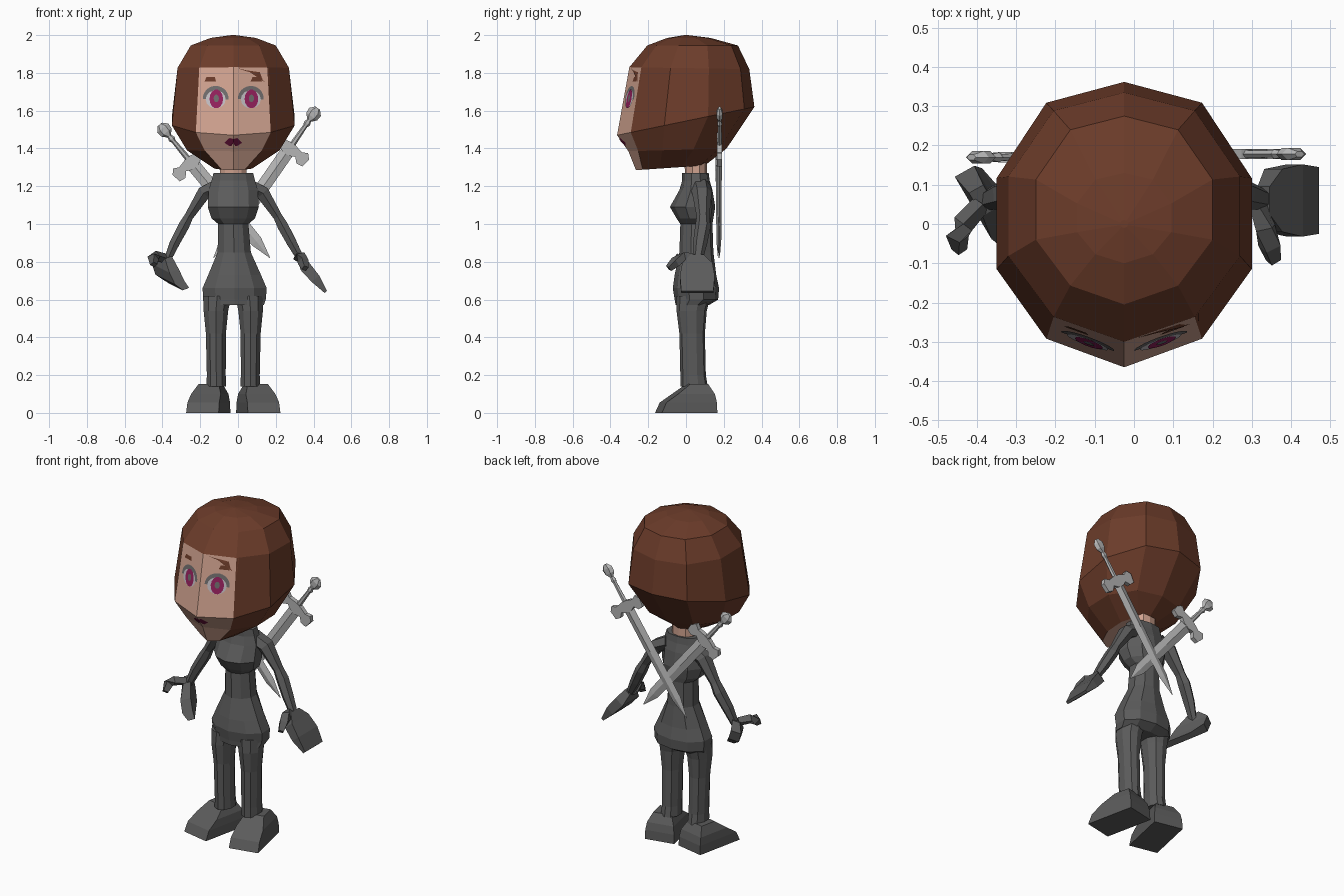
import bpy, bmesh, math
from mathutils import Vector, Matrix
from mathutils.bvhtree import BVHTree

if "Cube" in bpy.data.objects:
    bpy.data.objects.remove(bpy.data.objects["Cube"])

CX = -0.025  # body centre line


def material(name, rgb):
    m = bpy.data.materials.new(name)
    m.diffuse_color = (*rgb, 1)
    m.use_nodes = True
    m.node_tree.nodes["Principled BSDF"].inputs["Base Color"].default_value = m.diffuse_color
    return m


HAIR = material("brown hair", (0.15, 0.045, 0.023))
SKIN = material("skin", (0.64, 0.37, 0.28))
SUIT = material("dark grey suit", (0.105, 0.105, 0.105))
STEEL = material("steel", (0.46, 0.46, 0.46))
WHITE = material("eye white", (0.55, 0.52, 0.55))
IRIS = material("magenta iris", (0.30, 0.015, 0.11))
LIPS = material("dark lips", (0.16, 0.008, 0.05))
LASH = material("grey lashes", (0.16, 0.15, 0.15))


def finish(name, bm, *mats):
    bmesh.ops.recalc_face_normals(bm, faces=bm.faces)
    me = bpy.data.meshes.new(name)
    bm.to_mesh(me)
    for m in mats:
        me.materials.append(m)
    ob = bpy.data.objects.new(name, me)
    bpy.context.collection.objects.link(ob)
    return ob


def loft(rings):
    """Skin a list of equal-length point rings and cap both ends."""
    bm = bmesh.new()
    vs = [[bm.verts.new(p) for p in r] for r in rings]
    for a, b in zip(vs, vs[1:]):
        for i in range(len(a)):
            j = (i + 1) % len(a)
            bm.faces.new((a[i], a[j], b[j], b[i]))
    bm.faces.new(vs[0])
    bm.faces.new(vs[-1])
    return bm


# ten-sided cross-section: (side fraction, depth fraction from the front)
HALF = [(0, 0), (0.61, 0.1), (1, 0.344), (1, 0.663), (0.61, 0.927), (0, 1)]
SECTION = HALF + [(-s, t) for s, t in HALF[4:0:-1]]


def section(z, w, yf, yb, zb=None, cx=CX):
    zb = z if zb is None else zb
    return [(cx + s * w, yf + t * (yb - yf), z + t * (zb - z)) for s, t in SECTION]


def limb(points, flat=1.0, n=6):
    """Tube rings round a path of (x, y, z, radius); flat stretches it along y."""
    rings = []
    for i, p in enumerate(points):
        a, b = points[max(i - 1, 0)], points[min(i + 1, len(points) - 1)]
        d = (Vector(b[:3]) - Vector(a[:3])).normalized()
        u = (Vector((0, 1, 0)) - d * d.y).normalized()
        v = d.cross(u)
        rings.append([Vector(p[:3]) + u * (p[3] * flat * math.cos(k * math.tau / n))
                      + v * (p[3] * math.sin(k * math.tau / n)) for k in range(n)])
    return loft(rings)


# head: hair cap with the front columns coloured as the face
bm = loft([section(1.285, 0.10, -0.265, 0.10, 1.31),
           section(1.385, 0.245, -0.305, 0.215, 1.40),
           section(1.47, 0.325, -0.365, 0.362, 1.62),
           section(1.83, 0.295, -0.30, 0.335, 1.82),
           section(1.945, 0.225, -0.205, 0.275),
           section(1.985, 0.12, -0.10, 0.13),
           section(2.0, 0.01, -0.01, 0.01)])
for f in bm.faces:
    c = f.calc_center_median()
    front = abs(c.x - CX) < 0.16 and c.y < -0.2 and c.z < 1.82
    f.material_index = 1 if front or len(f.verts) > 4 and c.z < 1.5 else 0
tree = BVHTree.FromBMesh(bm)
finish("head", bm, HAIR, SKIN)


def decal(name, pts, lift, mat):
    """Thin painted patch projected on to the face from the front."""
    bm = bmesh.new()

    def put(x, z):
        hit = tree.ray_cast(Vector((x, -1, z)), Vector((0, 1, 0)))[0]
        return bm.verts.new(hit - Vector((0, lift, 0)))
    n = len(pts)
    mid = put(sum(p[0] for p in pts) / n, sum(p[1] for p in pts) / n)
    rim = [put(*p) for p in pts]
    for i in range(n):
        bm.faces.new((mid, rim[i], rim[(i + 1) % n]))
    finish(name, bm, mat)


def oval(x, z, rx, rz, start=0.0, sweep=math.tau, n=14):
    return [(x + rx * math.cos(start + sweep * i / n), z + rz * math.sin(start + sweep * i / n))
            for i in range(n)]


# eyes, brows, mouth and fringe
for side in (-1, 1):
    x = CX + side * 0.093
    decal("eyelashes", oval(x, 1.665, 0.068, 0.066, -0.1, math.pi + 0.4), 0.002, LASH)
    decal("eye_white", oval(x, 1.66, 0.053, 0.048), 0.0035, WHITE)
    decal("iris", oval(x + 0.003, 1.662, 0.036, 0.05), 0.005, IRIS)
    decal("pupil", oval(x + 0.003, 1.665, 0.014, 0.02), 0.0065, LASH)
    bx = CX + side * 0.122
    decal("eyebrow", [(bx - 0.03, 1.755), (bx + 0.03, 1.755), (bx + 0.025, 1.778),
                      (bx - 0.02, 1.778)], 0.002, HAIR)
decal("mouth", [(-0.072, 1.43), (-0.045, 1.455), (CX, 1.45), (-0.005, 1.455), (0.022, 1.43),
                (-0.005, 1.412), (-0.045, 1.412)], 0.003, LIPS)
decal("fringe", [(-0.03, 1.832), (0.165, 1.825), (0.166, 1.735), (0.12, 1.765), (0.05, 1.812)],
      0.003, HAIR)

# neck and torso with flared jacket hem
finish("neck", loft([section(1.2, 0.07, 0.0, 0.11), section(1.34, 0.07, -0.01, 0.11)]), SKIN)
finish("torso", loft([section(0.57, 0.155, -0.055, 0.12, cx=-0.018),
                      section(0.60, 0.165, -0.06, 0.17, cx=-0.018),
                      section(0.66, 0.170, -0.07, 0.175, cx=-0.018),
                      section(0.73, 0.14, -0.06, 0.16, cx=-0.018),
                      section(0.85, 0.088, -0.035, 0.145, cx=-0.02),
                      section(1.0, 0.08, -0.03, 0.14),
                      section(1.03, 0.115, -0.05, 0.145),
                      section(1.09, 0.135, -0.085, 0.155),
                      section(1.18, 0.13, -0.035, 0.14),
                      section(1.23, 0.115, -0.02, 0.125),
                      section(1.27, 0.105, -0.02, 0.12)]), SUIT)

for side, word in ((-1, "left"), (1, "right")):
    # leg
    def leg(z, x, w, yf, yb):
        return section(z, w, yf, yb, cx=CX + side * x)
    finish(word + "_leg", loft([leg(0.14, 0.09, 0.052, -0.03, 0.115),
                                leg(0.20, 0.09, 0.05, -0.03, 0.105),
                                leg(0.42, 0.092, 0.053, -0.035, 0.10),
                                leg(0.54, 0.092, 0.065, -0.05, 0.11),
                                leg(0.62, 0.085, 0.075, -0.05, 0.13)]), SUIT)
    # wedge shoe, toes turned out
    bm = loft([[(-w, a, z), (w, a, z), (w, b, z), (-w, b, z)] for z, w, a, b in
               ((0, 0.088, -0.2, 0.1), (0.055, 0.086, -0.175, 0.098),
                (0.1, 0.08, -0.11, 0.088), (0.152, 0.055, -0.04, 0.058))])
    bmesh.ops.transform(bm, verts=bm.verts, matrix=Matrix.Translation((CX + side * 0.122, 0.05, 0))
                        @ Matrix.Rotation(side * math.radians(12), 4, 'Z'))
    finish(word + "_shoe", bm, SUIT)
    # arm
    k = 0.012 * (side < 0)
    path = [(0.08, 0.075, 1.2, 0.045), (0.155, 0.085, 1.165, 0.042), (0.235, 0.09, 1.04, 0.027),
            (0.262, 0.09, 0.99, 0.033), (0.31, 0.075, 0.90, 0.03), (0.365 - k, 0.06, 0.80, 0.02)]
    finish(word + "_arm", limb([(CX + side * x, y, z, r) for x, y, z, r in path], 1.25), SUIT)


# hands: flat mitten plus thumb
def mitten(name, stations, u, v, thumb):
    u, v = Vector(u).normalized(), Vector(v).normalized()
    finish(name, loft([[Vector(c) + u * (a * s) + v * (b * t) for a, b in
                        ((-1, -1), (1, -1), (1, 1), (-1, 1))] for c, s, t in stations]), SUIT)
    finish(name + "_thumb", limb(thumb, n=4), SUIT)


mitten("right_hand", [((0.33, 0.06, 0.825), 0.035, 0.02), ((0.355, 0.06, 0.775), 0.08, 0.03),
                      ((0.41, 0.06, 0.71), 0.092, 0.026), ((0.465, 0.06, 0.64), 0.085, 0.008)],
       (0, 1, 0), (0.77, 0, 0.64),
       [(0.315, 0.06, 0.82, 0.025), (0.335, -0.01, 0.825, 0.03), (0.345, -0.055, 0.80, 0.03),
        (0.355, -0.092, 0.765, 0.02)])
mitten("left_hand", [((-0.385, 0.06, 0.83), 0.035, 0.022), ((-0.385, 0.055, 0.775), 0.095, 0.03),
                     ((-0.36, 0.04, 0.715), 0.105, 0.03), ((-0.315, 0.01, 0.675), 0.08, 0.02)],
       (-0.5, 0.85, 0.25), (0.8, 0.45, 0.3),
       [(-0.39, 0.05, 0.82, 0.025), (-0.435, 0.0, 0.83, 0.028), (-0.45, -0.03, 0.82, 0.03),
        (-0.445, -0.065, 0.785, 0.02)])


# crossed swords on the back
def sword(name, top, tip, y):
    o = Vector((top[0], y, top[1]))
    d = Vector((tip[0], y, tip[1])) - o
    length = d.length
    d.normalize()
    p = Vector((d.z, 0, -d.x))

    def at(s, a, b):
        return o + d * s + p * a + Vector((0, b, 0))

    def spindle(stations, n):
        return loft([[at(s, w * math.cos(i * math.tau / n), t * math.sin(i * math.tau / n))
                      for i in range(n)] for s, w, t in stations])
    finish(name + "_hilt", spindle([(-0.035, 0.015, 0.008), (-0.01, 0.038, 0.018),
                                    (0.02, 0.035, 0.018), (0.045, 0.012, 0.01),
                                    (0.065, 0.019, 0.014), (0.08, 0.012, 0.01),
                                    (0.23, 0.017, 0.012)], 6), STEEL)
    finish(name + "_blade", spindle([(0.21, 0.036, 0.012), (length * 0.55, 0.036, 0.011),
                                     (length * 0.87, 0.032, 0.009), (length, 0.001, 0.001)], 4), STEEL)
    half = [(0.195, 0.02), (0.205, 0.065), (0.19, 0.095), (0.215, 0.118), (0.265, 0.11),
            (0.27, 0.075), (0.245, 0.05), (0.26, 0.02)]
    outline = half + [(s, -a) for s, a in reversed(half)]
    finish(name + "_guard", loft([[at(s, a, b) for s, a in outline] for b in (-0.013, 0.013)]), STEEL)


sword("long_sword", (0.402, 1.585), (-0.13, 0.82), 0.178)
sword("short_sword", (-0.392, 1.50), (0.17, 0.82), 0.17)
